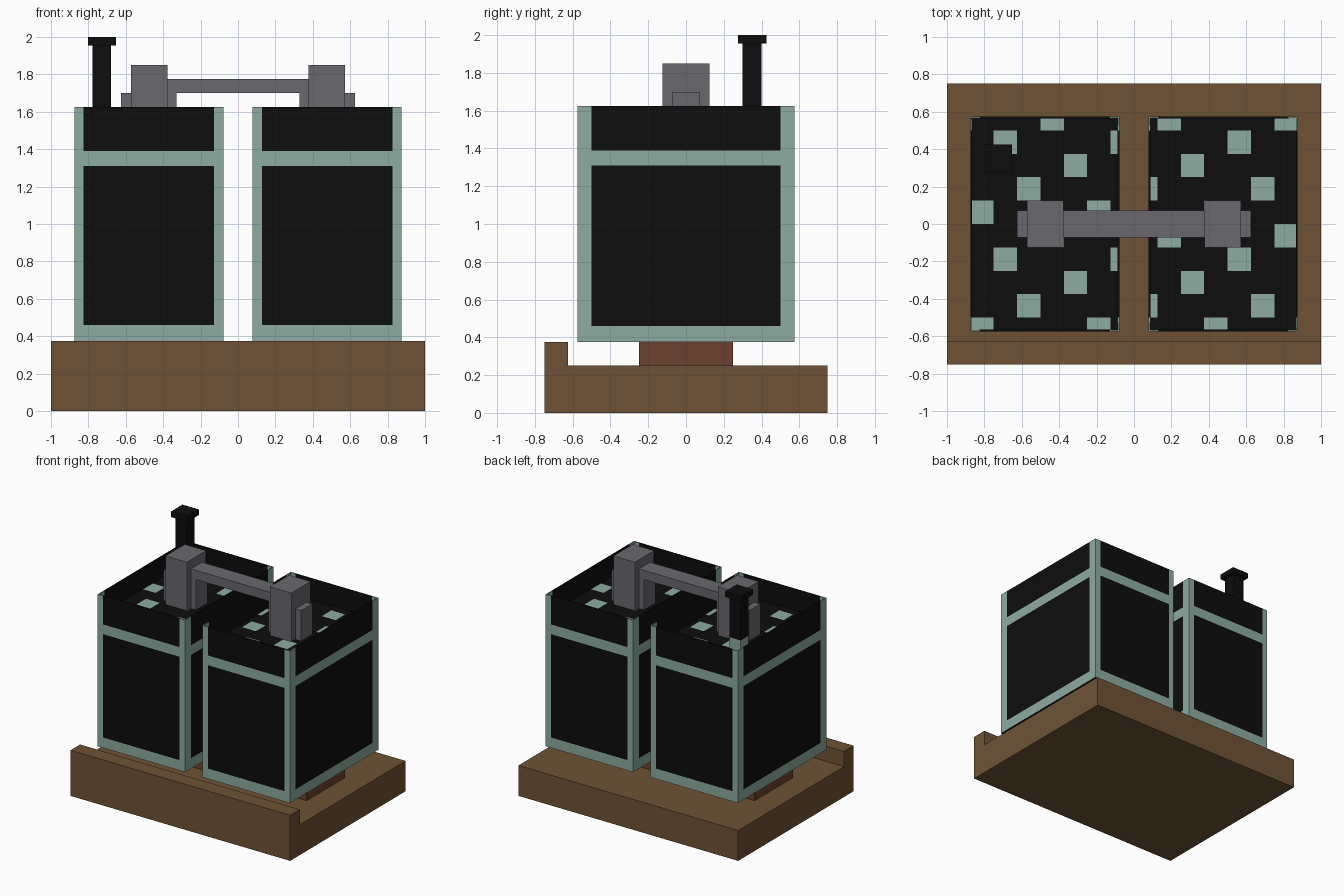
import bpy
import bmesh
from math import floor
from mathutils import Vector

cube = bpy.data.objects.get("Cube")
if cube:
    bpy.data.objects.remove(cube, do_unlink=True)


def material(name, rgb):
    m = bpy.data.materials.new(name)
    m.use_nodes = True
    m.diffuse_color = (*rgb, 1)
    m.node_tree.nodes["Principled BSDF"].inputs["Base Color"].default_value = (*rgb, 1)
    return m


BROWN = material("brown wood", (0.155, 0.086, 0.037))
GREEN = material("pale green", (0.27, 0.41, 0.35))
BLACK = material("black", (0.004, 0.004, 0.004))
GREY = material("grey metal", (0.14, 0.14, 0.158))
RED = material("red brown", (0.155, 0.052, 0.03))


def finish(name, bm, mats):
    bmesh.ops.recalc_face_normals(bm, faces=bm.faces)
    mesh = bpy.data.meshes.new(name)
    bm.to_mesh(mesh)
    bm.free()
    for m in mats:
        mesh.materials.append(m)
    obj = bpy.data.objects.new(name, mesh)
    bpy.context.collection.objects.link(obj)
    return obj


def box_mesh(lo, hi):
    bm = bmesh.new()
    bmesh.ops.create_cube(bm, size=1)
    lo, hi = Vector(lo), Vector(hi)
    for v in bm.verts:
        v.co = (lo + hi) / 2 + v.co * (hi - lo)
    return bm


def box(name, lo, hi, mat):
    return finish(name, box_mesh(lo, hi), [mat])


def cut(bm, axis, positions):
    normal = Vector((0, 0, 0))
    normal[axis] = 1
    for p in positions:
        geom = bm.verts[:] + bm.edges[:] + bm.faces[:]
        bmesh.ops.bisect_plane(bm, geom=geom, plane_co=normal * p, plane_no=normal)


# Measurements shared by the crates
IN, OUT, DEPTH = 0.078, 0.875, 0.575
BOTTOM, TOP, FLOOR = 0.375, 1.625, 1.45
CELL = 0.125


def crate(name, x0, x1):
    # Open shell: green frame around black panels on every wall
    bm = box_mesh((x0, -DEPTH, BOTTOM), (x1, DEPTH, TOP))
    lid = [f for f in bm.faces if f.normal.z > 0.5]
    bmesh.ops.delete(bm, geom=lid, context="FACES_ONLY")
    xa, xb, ya = x0 + 0.05, x1 - 0.05, DEPTH - 0.075
    cut(bm, 0, (xa, xb))
    cut(bm, 1, (-ya, ya))
    cut(bm, 2, (0.46, 1.31, 1.39))
    for f in bm.faces:
        c = f.calc_center_median()
        on_side = abs(f.normal.x) > 0.5
        middle = abs(c.y) < ya if on_side else xa < c.x < xb
        panel = middle and (0.46 < c.z < 1.31 or c.z > 1.39)
        f.material_index = int(panel or abs(f.normal.z) > 0.5)
    shell = finish(name + "_shell", bm, [GREEN, BLACK])
    thick = shell.modifiers.new("wall thickness", "SOLIDIFY")
    thick.thickness = 0.01
    thick.offset = -1

    # Recessed floor with scattered square tiles
    bm = box_mesh((x0 + 0.006, -DEPTH + 0.006, FLOOR - 0.04),
                  (x1 - 0.006, DEPTH - 0.006, FLOOR))
    cut(bm, 0, [i * CELL for i in range(-7, 8)])
    cut(bm, 1, [j * CELL for j in range(-5, 6)])
    for f in bm.faces:
        c = f.calc_center_median()
        tile = (floor(c.x / CELL) - 2 * floor(c.y / CELL)) % 5 == 3
        f.material_index = int(tile and f.normal.z > 0.5)
    finish(name + "_floor", bm, [BLACK, GREEN])


# Base tray with a raised front lip, as one extruded profile
bm = bmesh.new()
profile = [(-0.75, 0), (0.75, 0), (0.75, 0.25), (-0.625, 0.25),
           (-0.625, 0.375), (-0.75, 0.375)]
end = bm.faces.new([bm.verts.new((-1, y, z)) for y, z in profile])
grown = bmesh.ops.extrude_face_region(bm, geom=[end])["geom"]
bmesh.ops.translate(bm, vec=(2, 0, 0),
                    verts=[g for g in grown if isinstance(g, bmesh.types.BMVert)])
if end.is_valid and len([f for f in bm.faces if len(f.verts) == 6]) < 2:
    bmesh.ops.holes_fill(bm, edges=bm.edges)
finish("base_tray", bm, [BROWN])

# Crates, their supports and the connector posts on both sides
crate("left_crate", IN, OUT)
crate("right_crate", -OUT, -IN)
for side, s in (("left", 1), ("right", -1)):
    def pair(name, a, b, y, z0, z1, mat):
        xs = sorted((a * s, b * s))
        box(side + name, (xs[0], -y, z0), (xs[1], y, z1), mat)
    pair("_support", 0.15, 0.80, 0.25, 0.25, BOTTOM, RED)
    pair("_connector_post", 0.377, 0.573, 0.125, FLOOR, 1.85, GREY)
    pair("_connector_foot", 0.33, 0.625, 0.073, FLOOR, 1.70, GREY)

# Bar joining the two posts
box("connector_bar", (-0.38, -0.073, 1.70), (0.38, 0.073, 1.775), GREY)

# Post with a cap at the back right
box("post_base", (-0.778, 0.30, FLOOR), (-0.678, 0.40, 1.62), GREEN)
box("post_shaft", (-0.778, 0.30, 1.62), (-0.678, 0.40, 1.955), BLACK)
box("post_cap", (-0.803, 0.275, 1.955), (-0.653, 0.425, 2.0), BLACK)
